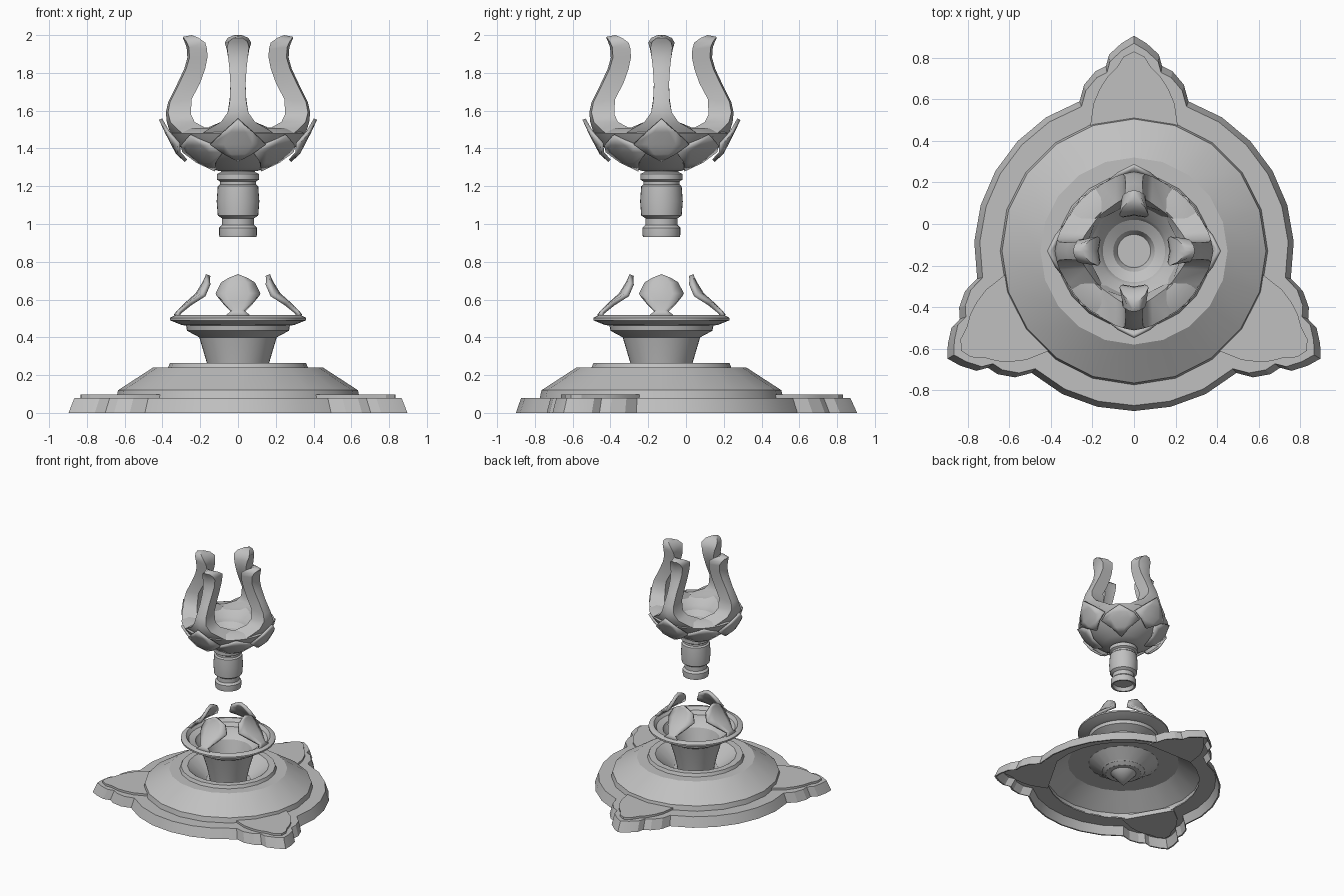
import bpy, bmesh, math
from mathutils import Matrix, Vector

if "Cube" in bpy.data.objects:
    bpy.data.objects.remove(bpy.data.objects["Cube"])

grey = bpy.data.materials.new("plain grey")
grey.use_nodes = True
grey.diffuse_color = (0.53, 0.53, 0.53, 1)
grey.node_tree.nodes["Principled BSDF"].inputs["Base Color"].default_value = (0.53, 0.53, 0.53, 1)
AXIS = Vector((0, -0.13, 0))


def finish(name, bm, angle=30, thickness=0):
    bmesh.ops.remove_doubles(bm, verts=bm.verts, dist=0.0005)
    bmesh.ops.recalc_face_normals(bm, faces=bm.faces)
    mesh = bpy.data.meshes.new(name)
    bm.to_mesh(mesh)
    bm.free()
    ob = bpy.data.objects.new(name, mesh)
    bpy.context.collection.objects.link(ob)
    ob.location = AXIS
    mesh.materials.append(grey)
    if thickness:
        mod = ob.modifiers.new("thickness", "SOLIDIFY")
        mod.thickness, mod.offset = thickness, 0
    bpy.ops.object.select_all(action="DESELECT")
    ob.select_set(True)
    bpy.context.view_layer.objects.active = ob
    bpy.ops.object.shade_smooth_by_angle(angle=math.radians(angle))


def bridge(bm, loops, ring=True, cyclic=False):
    """Quads between successive point loops of equal length."""
    rows = [[bm.verts.new(p) for p in loop] for loop in loops]
    n = len(rows[0])
    pairs = list(zip(rows, rows[1:]))
    if cyclic:
        pairs.append((rows[-1], rows[0]))
    for a, b in pairs:
        for i in range(n if ring else n - 1):
            j = (i + 1) % n
            bm.faces.new((a[i], a[j], b[j], b[i]))
    return rows


def lathe(name, profile, sides, closed=False, angle=30):
    bm = bmesh.new()
    turn = [math.tau * i / sides - math.pi / 2 for i in range(sides)]
    bridge(bm, [[(r * math.cos(a), r * math.sin(a), z) for a in turn] for r, z in profile],
           cyclic=closed)
    finish(name, bm, angle)


def around(bm, count, start=0):
    """Repeat the shape around the axis."""
    source = bm.verts[:] + bm.edges[:] + bm.faces[:]
    for i in range(1, count):
        new = bmesh.ops.duplicate(bm, geom=source)["geom"]
        verts = [v for v in new if isinstance(v, bmesh.types.BMVert)]
        bmesh.ops.rotate(bm, verts=verts, matrix=Matrix.Rotation(math.tau * i / count, 3, "Z"))
    bmesh.ops.rotate(bm, verts=bm.verts, matrix=Matrix.Rotation(start, 3, "Z"))


# Base rim: thin round shell with three pointed lobes
half = [(0.262, 0.72), (0.24, 0.80), (0.185, 0.865), (0.135, 0.89), (0.12, 0.945), (0.06, 1.0)]
lobe = half + [(0, 1.036)] + [(-x, y) for x, y in reversed(half)]
outline = []
for k in range(3):
    spin = Matrix.Rotation(math.tau * k / 3, 2)
    outline += [spin @ Vector(p) for p in lobe]
    for s in range(1, 6):
        a = math.radians(110 + s * 80 / 6)
        outline.append(spin @ Vector((0.77 * math.cos(a), 0.77 * math.sin(a))))
inner = [p.normalized() * 0.6 for p in outline]
bm = bmesh.new()
bridge(bm, [[(p.x * f, p.y * f, z) for p in pts] for pts, f, z in (
    (outline, 1, 0), (outline, 0.965, 0.08), (inner, 1, 0.08),
    (inner, 1, 0.07), (outline, 0.95, 0.07), (outline, 0.985, 0))], cyclic=True)
finish("base_rim", bm, 20)

# Raised plates on the lobes
half = [(0.215, 0.57), (0.195, 0.71), (0.165, 0.78), (0.13, 0.835), (0.085, 0.88), (0.05, 0.935)]
shape = half + [(0, 0.96)] + [(-x, y) for x, y in reversed(half)]
bm = bmesh.new()
for row in bridge(bm, [[(x, y, z) for x, y in shape] for z in (0.06, 0.097)]):
    bm.faces.new(row)
around(bm, 3)
finish("lobe_plates", bm, 20)

# Sloping base with a sunken funnel in the middle, hollow underneath
lathe("base_dome", [(0.645, 0.075), (0.635, 0.12), (0.45, 0.24), (0.37, 0.24), (0.36, 0.265),
                    (0.31, 0.265), (0.17, 0.15), (0, 0.15), (0, 0.02), (0.1, 0.13),
                    (0.14, 0.13), (0.275, 0.225), (0.44, 0.225), (0.61, 0.115), (0.615, 0.07)],
      20, True, 25)

# Flared cup
lathe("cup", [(0, 0.15), (0.14, 0.15), (0.165, 0.265), (0.205, 0.4), (0.27, 0.435),
              (0.275, 0.462), (0.30, 0.466), (0.36, 0.49), (0.36, 0.503), (0.335, 0.517),
              (0.32, 0.517), (0.30, 0.49), (0.25, 0.475), (0.24, 0.45), (0.18, 0.4),
              (0.14, 0.27), (0, 0.25)], 40)


def petals(name, stations, thickness, start=0):
    """Four sheets from rows of half width, radius, height, bent about the axis."""
    bm = bmesh.new()
    loops = []
    for w, r, z in stations:
        row = []
        for t in (-1, -0.5, 0, 0.5, 1):
            x = w * t
            row.append((x, -math.sqrt(r * r - x * x), z))
        loops.append(row)
    bridge(bm, loops, ring=False)
    bmesh.ops.dissolve_degenerate(bm, edges=bm.edges, dist=0.0005)
    around(bm, 4, start)
    finish(name, bm, 35, thickness)


petals("cup_petals", [(0.06, 0.33, 0.512), (0.03, 0.312, 0.535), (0.075, 0.265, 0.58),
                      (0.115, 0.215, 0.625), (0.085, 0.178, 0.685), (0.045, 0.165, 0.71),
                      (0, 0.158, 0.73)], 0.025)

# Turned stem with a recessed end
lathe("stem", [(0, 0.96), (0.075, 0.96), (0.085, 0.93), (0.098, 0.93), (0.1, 0.945),
               (0.1, 0.98), (0.085, 0.995), (0.085, 1.03), (0.107, 1.045), (0.113, 1.12),
               (0.107, 1.2), (0.095, 1.21), (0.095, 1.225), (0.112, 1.235), (0.112, 1.265),
               (0.09, 1.275), (0.09, 1.3), (0, 1.3)], 32)

# Bowl with a thick rim and stepped floor
lathe("bowl", [(0, 1.28), (0.1, 1.28), (0.16, 1.3), (0.25, 1.355), (0.32, 1.42), (0.355, 1.48),
               (0.30, 1.505), (0.245, 1.51), (0.215, 1.475), (0.165, 1.435), (0.15, 1.405),
               (0.1, 1.375), (0.08, 1.335), (0, 1.335)], 40)

petals("bowl_petals", [(0, 0.275, 1.335), (0.075, 0.32, 1.375), (0.145, 0.347, 1.425),
                       (0.075, 0.38, 1.49), (0, 0.41, 1.555)], 0.018)
petals("bowl_petals_between", [(0, 0.17, 1.285), (0.07, 0.245, 1.33), (0.15, 0.3, 1.385),
                               (0.11, 0.33, 1.42), (0, 0.36, 1.47)], 0.016, math.pi / 4)

# Four curved prongs: inner and outer half width, outer point and inner point
sections = [(0.19, 0.22, (0.35, 1.455), (0.235, 1.475)), (0.15, 0.16, (0.365, 1.5), (0.237, 1.515)),
            (0.085, 0.09, (0.377, 1.54), (0.245, 1.54)),
            (0.055, 0.055, (0.382, 1.59), (0.255, 1.58)),
            (0.044, 0.044, (0.37, 1.645), (0.25, 1.66)),
            (0.04, 0.04, (0.325, 1.735), (0.205, 1.745)),
            (0.045, 0.045, (0.285, 1.82), (0.18, 1.82)),
            (0.052, 0.052, (0.268, 1.88), (0.17, 1.88)),
            (0.06, 0.058, (0.272, 1.935), (0.174, 1.925)),
            (0.07, 0.05, (0.283, 1.965), (0.187, 1.96)),
            (0.055, 0.025, (0.293, 1.985), (0.215, 1.985)),
            (0.02, 0.006, (0.288, 1.992), (0.245, 2.0))]
bm = bmesh.new()
loops = []
for wi, wo, (ro, zo), (ri, zi) in sections:
    side = ro - 0.06 * (ro - ri)
    yi, yo = -math.sqrt(ri * ri - wi * wi), -math.sqrt(side * side - wo * wo)
    loops.append([(0, -ri, zi), (-wi, yi, zi), (-wo, yo, zo), (0, -ro, zo),
                  (wo, yo, zo), (wi, yi, zi)])
rows = bridge(bm, loops)
bm.faces.new(rows[0])
bm.faces.new(rows[-1])
around(bm, 4)
finish("prongs", bm, 40)
